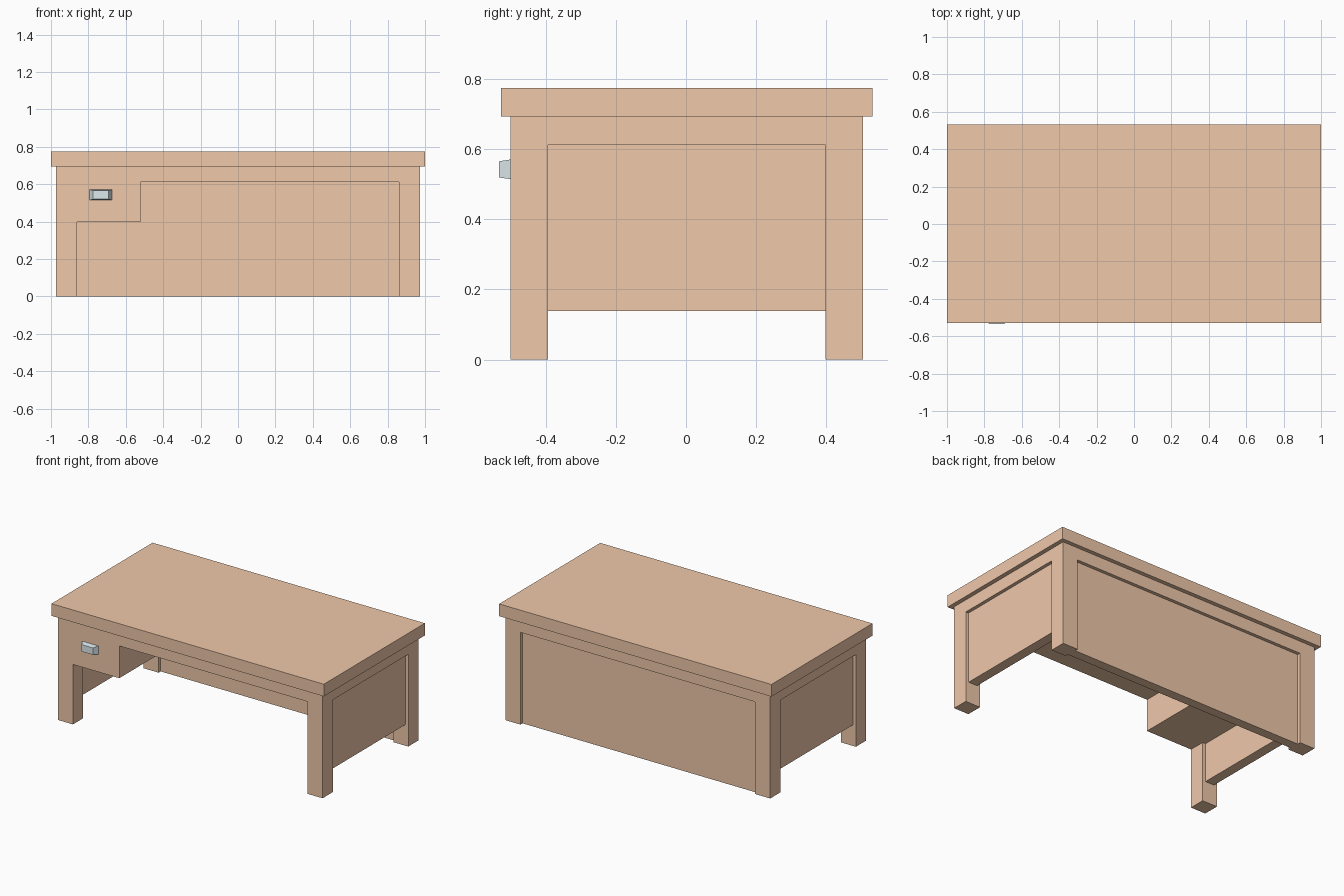
import bpy, bmesh

if "Cube" in bpy.data.objects:
    bpy.data.objects.remove(bpy.data.objects["Cube"])

OY = 0.002                      # body offset so the handle is included in centring
BX, BY = 0.972, 0.503           # outer half size of the frame
IX, IY = 0.862, 0.396           # inner half size, inside the legs
TOP_LO, TOP_HI = 0.694, 0.775
RAIL = 0.612                    # underside of the apron
IN = 0.022                      # how far panels sit back from leg faces


def material(name, colour):
    m = bpy.data.materials.new(name)
    m.diffuse_color = colour
    m.use_nodes = True
    m.node_tree.nodes["Principled BSDF"].inputs["Base Color"].default_value = m.diffuse_color
    return m


wood = material("wood", (0.87, 0.58, 0.40, 1))
metal = material("metal", (0.72, 0.82, 0.84, 1))


def box(name, x, y, z, mat=wood, taper=(0, 0)):
    """Box from ranges; taper pulls in the -y face along x and z."""
    bm = bmesh.new()
    bmesh.ops.create_cube(bm, size=1)
    for v in bm.verts:
        front = v.co.y < 0
        sx, sz = (1 if v.co.x > 0 else -1), (1 if v.co.z > 0 else -1)
        v.co.x = x[sx > 0] - (sx * taper[0] if front else 0)
        v.co.z = z[sz > 0] - (sz * taper[1] if front else 0)
        v.co.y = (y[0] if front else y[1]) + OY
    me = bpy.data.meshes.new(name)
    bm.to_mesh(me)
    bm.free()
    me.materials.append(mat)
    ob = bpy.data.objects.new(name, me)
    bpy.context.collection.objects.link(ob)
    return ob


def span(a, b, s):
    """Range a..b, mirrored when s is -1."""
    return tuple(sorted((a * s, b * s)))


# Table top and the solid apron under it
box("desk_top", (-1, 1), (-0.53, 0.53), (TOP_LO, TOP_HI))
box("apron", (-BX, BX), (-BY, BY), (RAIL, TOP_LO))

for sx, side in ((-1, "left"), (1, "right")):
    # Legs
    for sy, end in ((-1, "front"), (1, "back")):
        box(f"{end}_{side}_leg", span(IX, BX, sx), span(IY, BY, sy), (0, RAIL))
    # Recessed side panel
    box(f"{side}_panel", span(IX + IN, BX - IN, sx), (-IY, IY), (0.139, RAIL))

# Full-height recessed back panel
box("back_panel", (-IX, IX), (IY + IN, BY - IN), (0, RAIL))

# Drawer front between the legs, and drawer body behind it
DX, DZ = -0.521, 0.398
box("drawer_front", (-IX, DX), (-BY, -IY), (DZ, RAIL))
box("drawer_body", (-IX - IN, DX), (-IY, IY + IN), (DZ, RAIL))

# Tapered drawer handle
box("drawer_handle", (-0.793, -0.674), (-0.536, -BY), (0.515, 0.571), metal, (0.018, 0.005))
